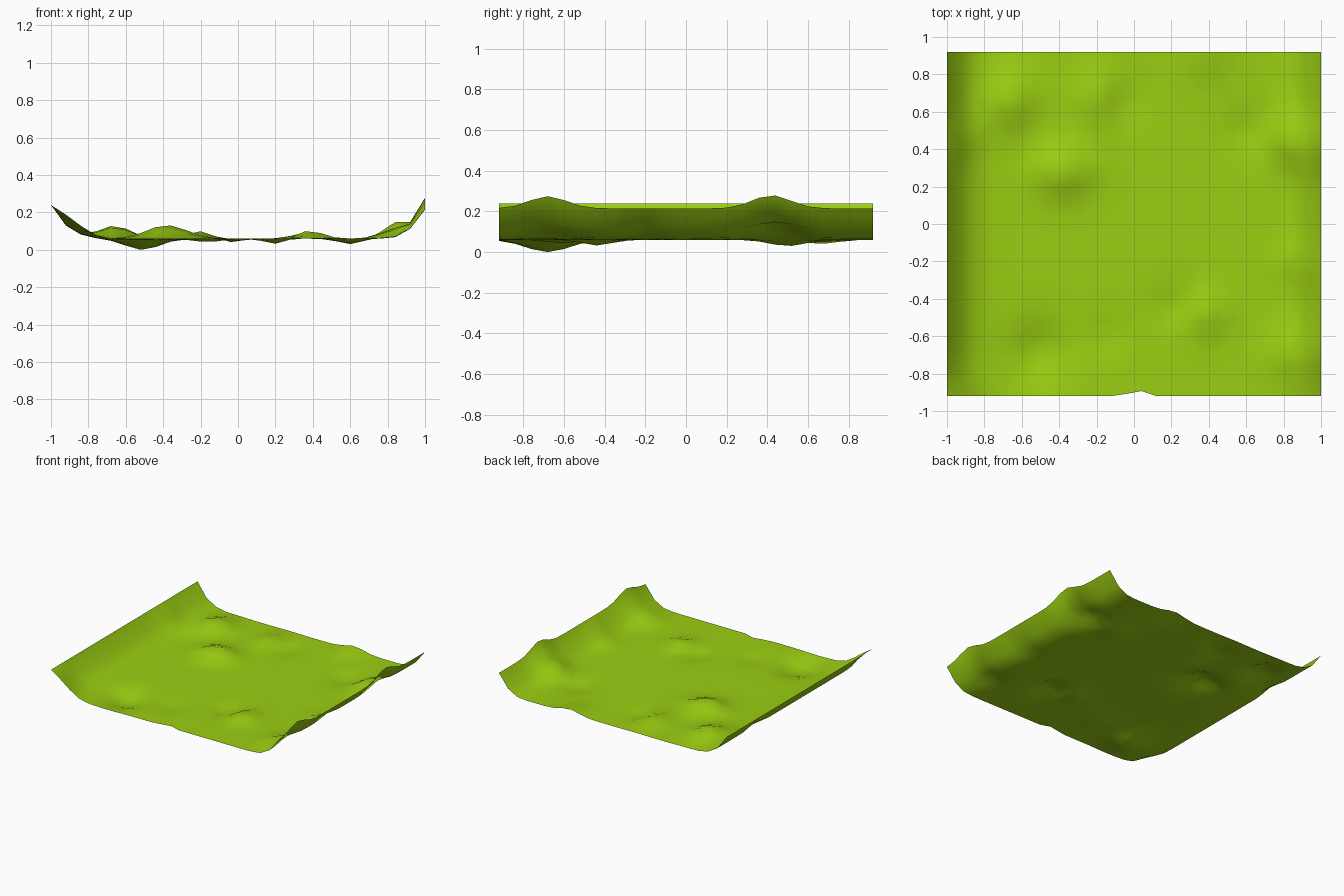
import bpy, bmesh
from math import exp

if "Cube" in bpy.data.objects:
    bpy.data.objects.remove(bpy.data.objects["Cube"])

CELL, NX, NY = 0.08, 25, 23
BASE = 0.06

# Hills (+) and hollows (-): x, y, height, x radius, y radius
FEATURES = [
    (-0.38, 0.28, 0.072, 0.15, 0.12),
    (-0.66, 0.66, 0.07, 0.12, 0.15),
    (-0.20, 0.68, 0.04, 0.10, 0.14),
    (0.38, -0.48, 0.05, 0.10, 0.11),
    (0.84, 0.44, 0.08, 0.09, 0.13),
    (0.86, -0.20, 0.03, 0.09, 0.09),
    (0.84, -0.70, 0.05, 0.11, 0.13),
    (0.38, 0.90, 0.035, 0.11, 0.12),
    (-0.90, -0.92, 0.06, 0.12, 0.10),
    (-0.90, 0.45, 0.03, 0.06, 0.09),
    (-0.51, -0.68, -0.06, 0.13, 0.15),
    (0.22, -0.44, -0.03, 0.10, 0.10),
    (0.60, 0.50, -0.03, 0.09, 0.12),
    (-0.04, 0.66, -0.022, 0.08, 0.12),
    (-0.16, -0.60, -0.018, 0.10, 0.10),
]
# Raised banks by grid column, counted from each side edge
LEFT_BANK = [0.18, 0.07, 0.022, 0.004]
RIGHT_BANK = [0.155, 0.052, 0.008]
# Swells along the right-hand rim: y, height
RIM_SWELLS = [(-0.68, 0.06), (0.42, 0.065)]


def height(i, x, y):
    z = BASE
    if i < len(LEFT_BANK):
        z += LEFT_BANK[i]
    if NX - i < len(RIGHT_BANK):
        z += RIGHT_BANK[NX - i]
    fade = 0.0 if i in (0, NX) else 1.0      # rims keep their own level
    for fx, fy, h, rx, ry in FEATURES:
        z += fade * h * exp(-((x - fx) / rx) ** 2 - ((y - fy) / ry) ** 2)
    if i == NX:
        z += sum(h * exp(-((y - ry) / 0.13) ** 2) for ry, h in RIM_SWELLS)
    return z


# Ground sheet on a regular grid
bm = bmesh.new()
grid = []
for j in range(NY + 1):
    row = []
    for i in range(NX + 1):
        x, y = -1 + i * CELL, -0.92 + j * CELL
        row.append(bm.verts.new((x, y, height(i, x, y))))
    grid.append(row)
for j in range(NY):
    for i in range(NX):
        bm.faces.new((grid[j][i], grid[j][i + 1], grid[j + 1][i + 1], grid[j + 1][i]))

# Small notch in the front edge
grid[0][12].co.y += 0.012
grid[0][13].co.y += 0.027

# Rest the lowest point on the ground plane
low = min(v.co.z for v in bm.verts)
for v in bm.verts:
    v.co.z -= low
bmesh.ops.triangulate(bm, faces=bm.faces[:])
mesh = bpy.data.meshes.new("grass_ground")
bm.to_mesh(mesh)
bm.free()
mesh.shade_smooth()

ground = bpy.data.objects.new("grass_ground", mesh)
bpy.context.collection.objects.link(ground)

# Grass colour
mat = bpy.data.materials.new("grass")
mat.diffuse_color = (0.33, 0.62, 0.006, 1)
mat.use_nodes = True
mat.node_tree.nodes["Principled BSDF"].inputs["Base Color"].default_value = mat.diffuse_color
mesh.materials.append(mat)
